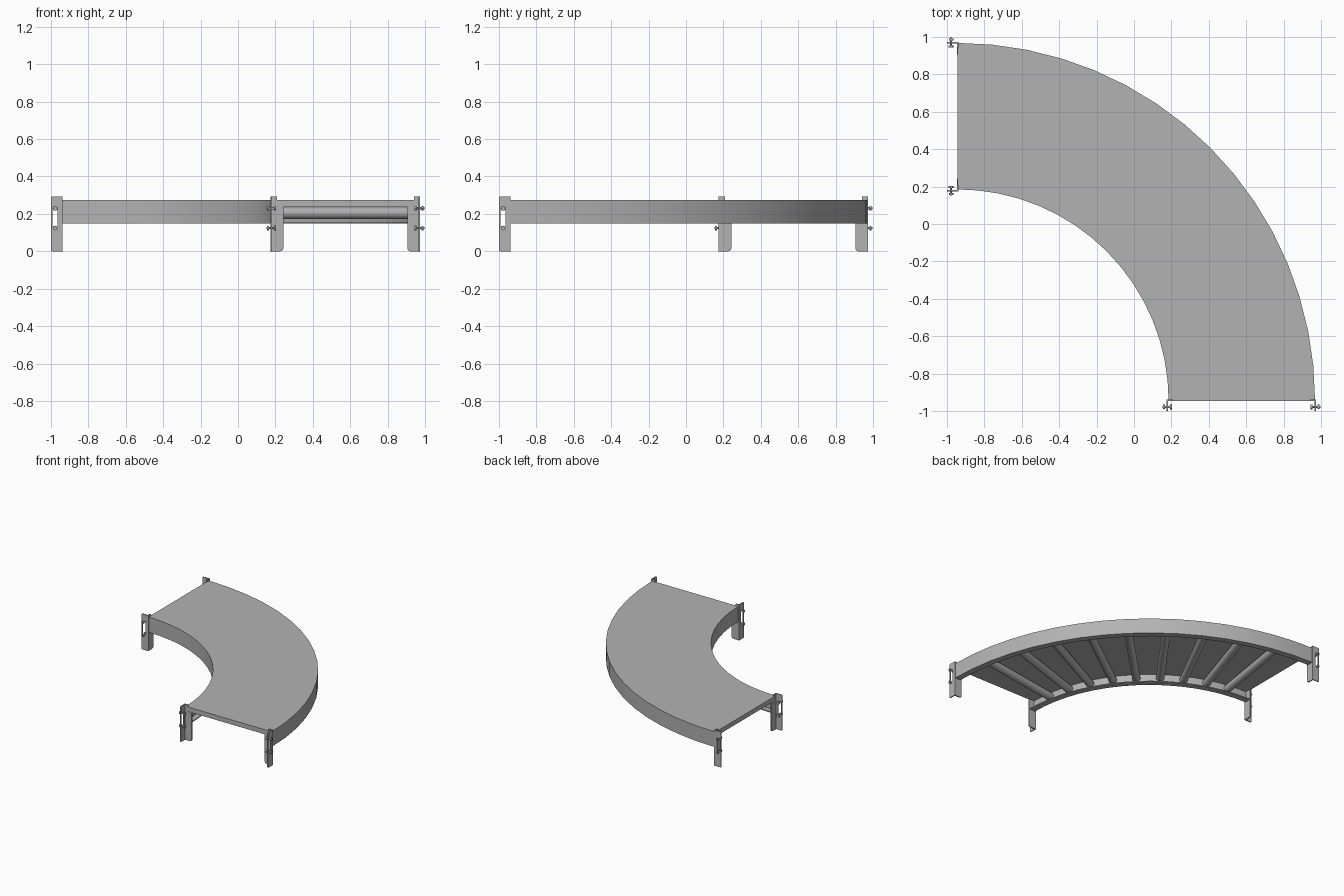
import bpy, bmesh, math
from mathutils import Matrix, Vector

old = bpy.data.objects.get("Cube")
if old:
    bpy.data.objects.remove(old, do_unlink=True)

grey = bpy.data.materials.new("steel grey")
grey.use_nodes = True
grey.diffuse_color = (0.45, 0.45, 0.45, 1)
grey.node_tree.nodes["Principled BSDF"].inputs["Base Color"].default_value = grey.diffuse_color

C = -0.945                      # centre of the bend in x and y
R_IN, R_OUT = 1.13, 1.913       # inner and outer radius
Z_LOW, Z_DECK, Z_TOP = 0.15, 0.237, 0.275
SEGS = 16


def finish(name, bm, smooth=True):
    bmesh.ops.recalc_face_normals(bm, faces=bm.faces)
    me = bpy.data.meshes.new(name)
    bm.to_mesh(me)
    bm.free()
    me.materials.append(grey)
    ob = bpy.data.objects.new(name, me)
    bpy.context.collection.objects.link(ob)
    if smooth:
        bpy.ops.object.select_all(action='DESELECT')
        bpy.context.view_layer.objects.active = ob
        ob.select_set(True)
        bpy.ops.object.shade_smooth_by_angle(angle=math.radians(30))
    return ob


def sweep(name, profile):
    """Sweep a closed (radius, z) profile through the quarter bend."""
    bm = bmesh.new()
    rings = []
    for i in range(SEGS + 1):
        a = math.pi / 2 * i / SEGS
        rings.append([bm.verts.new((C + r * math.cos(a), C + r * math.sin(a), z))
                      for r, z in profile])
    n = len(profile)
    for p, q in zip(rings, rings[1:]):
        for j in range(n):
            k = (j + 1) % n
            bm.faces.new((p[j], p[k], q[k], q[j]))
    bm.faces.new(rings[0])
    bm.faces.new(rings[-1])
    return finish(name, bm)


def rail(name, r, side):
    """Channel rail; side points from the web towards the rollers."""
    t, w = 0.008 * side, 0.05 * side
    sweep(name, [(r, Z_LOW), (r + w, Z_LOW), (r + w, Z_LOW + 0.008),
                 (r + t, Z_LOW + 0.008), (r + t, Z_DECK), (r, Z_DECK)])


def cylinder(bm, start, end, radius, segs):
    d = end - start
    m = Matrix.Translation((start + end) / 2) @ d.to_track_quat('Z', 'Y').to_matrix().to_4x4()
    bmesh.ops.create_cone(bm, cap_ends=True, segments=segs, radius1=radius,
                          radius2=radius, depth=d.length, matrix=m)


# Deck and side rails
sweep("deck", [(R_IN, Z_DECK), (R_OUT, Z_DECK), (R_OUT, Z_TOP), (R_IN, Z_TOP)])
rail("inner_rail", R_IN, 1)
rail("outer_rail", R_OUT, -1)

# Rollers under the deck
for i in range(1, 10):
    a = math.radians(9 * i)
    ray = Vector((math.cos(a), math.sin(a), 0))
    base = Vector((C, C, 0.205))
    bm = bmesh.new()
    cylinder(bm, base + ray * (R_IN + 0.008), base + ray * (R_OUT - 0.008), 0.031, 24)
    finish(f"roller_{i}", bm)


def thicken(bm, vec):
    geo = bmesh.ops.extrude_face_region(bm, geom=bm.faces[:])
    verts = [g for g in geo["geom"] if isinstance(g, bmesh.types.BMVert)]
    bmesh.ops.translate(bm, verts=verts, vec=vec)


def round_corners(bm, test, radius):
    corners = [v for v in bm.verts if test(v.co)]
    bmesh.ops.bevel(bm, geom=corners, offset=radius, segments=4,
                    affect='VERTICES', profile=0.5)


def swap_axes(bm, swap):
    if swap:
        for v in bm.verts:
            v.co.x, v.co.y = v.co.y, v.co.x


def leg(name, x, side, swap):
    """Angle leg: slotted flange past the end, foot plate across the end."""
    # Slotted flange, a grid with its middle cell open
    ys, zs = (-1.0, -0.993, -0.964, -0.937), (0.0, 0.13, 0.235, 0.292)
    bm = bmesh.new()
    grid = [[bm.verts.new((x, y, z)) for z in zs] for y in ys]
    for i in range(3):
        for j in range(3):
            if (i, j) != (1, 1):
                bm.faces.new((grid[i][j], grid[i + 1][j],
                              grid[i + 1][j + 1], grid[i][j + 1]))
    round_corners(bm, lambda c: c.y < -0.999 and (c.z < 0.001 or c.z > 0.29), 0.006)
    thicken(bm, (0.008 * side, 0, 0))
    swap_axes(bm, swap)
    finish(name + "_flange", bm, False)

    # Foot plate with a narrow tab on top
    bm = bmesh.new()
    shape = [(0, 0), (0.068, 0), (0.068, 0.237), (0.034, 0.237), (0.034, 0.292), (0, 0.292)]
    bm.faces.new([bm.verts.new((x + side * u, -0.947, z)) for u, z in shape])
    round_corners(bm, lambda c: c.z < 0.001 and abs(c.x - x) > 0.06, 0.016)
    thicken(bm, (0, 0.009, 0))
    swap_axes(bm, swap)
    finish(name + "_plate", bm, False)

    # Bolts through the ends of the slot: shank, head and nut
    for label, z in (("lower", 0.124), ("upper", 0.23)):
        bm = bmesh.new()
        mid = x + 0.004 * side
        for a, b, r in ((-0.026, 0.026, 0.006), (-0.026, -0.015, 0.013), (0.012, 0.022, 0.012)):
            cylinder(bm, Vector((mid - side * a, -0.978, z)),
                     Vector((mid - side * b, -0.978, z)), r, 12)
        swap_axes(bm, swap)
        finish(f"{name}_{label}_bolt", bm)


# Two legs at each end of the bend
for end, swap in (("front", False), ("back", True)):
    leg(end + "_inner_leg", 0.174, 1, swap)
    leg(end + "_outer_leg", 0.974, -1, swap)
